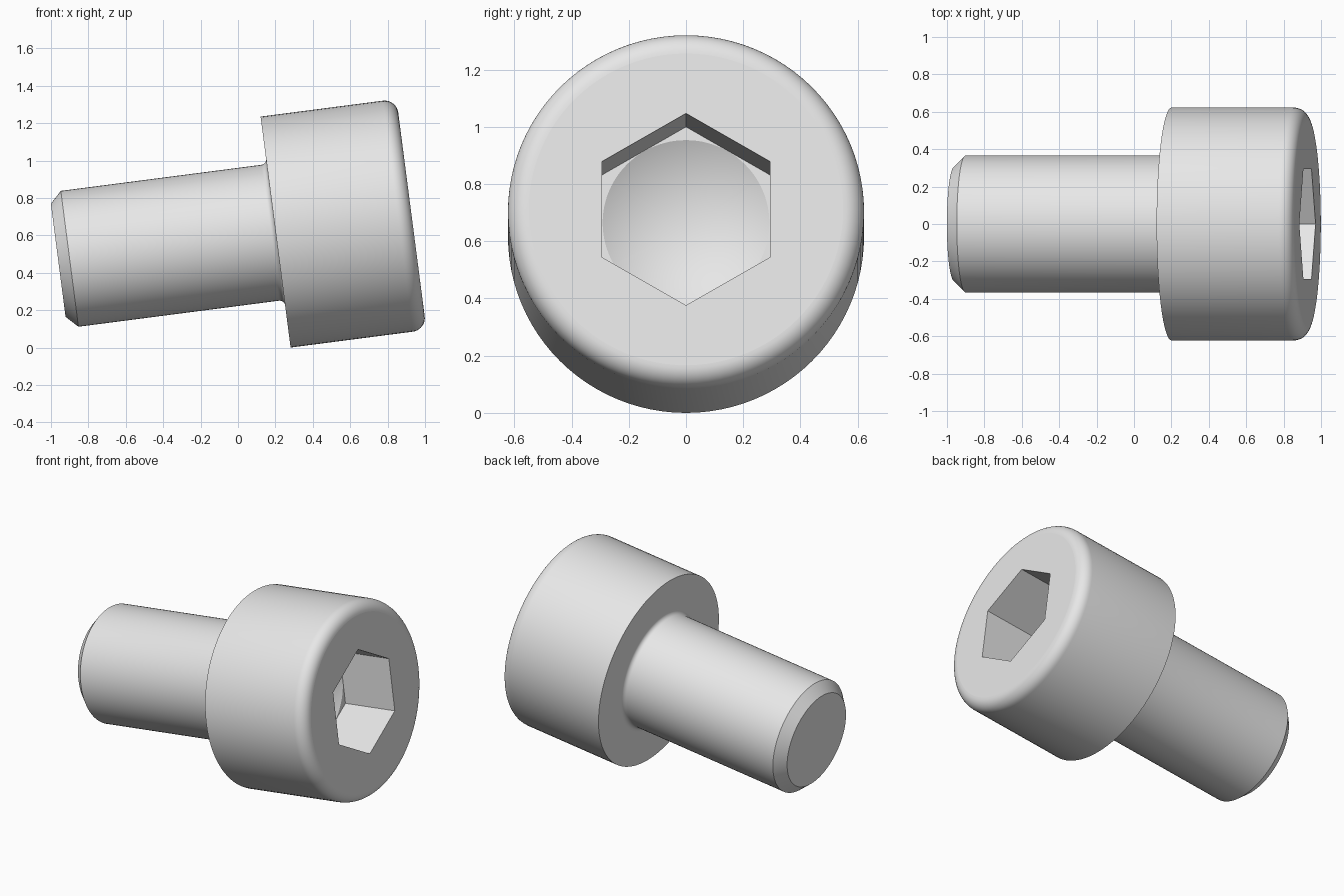
import bpy
import bmesh
from math import sin, cos, pi, radians, sqrt

cube = bpy.data.objects.get("Cube")
if cube:
    bpy.data.objects.remove(cube, do_unlink=True)

# Main dimensions, in multiples of a base unit
U = 0.1465
TILT = radians(7.4)
HEAD_R, HEAD_H = 4.25 * U, 5 * U
SHANK_R, SHANK_L = 2.5 * U, 8 * U
ROUND, FILLET, CHAMFER = 0.5 * U, 0.2 * U, 0.42 * U
HEX_FLAT, HEX_DEPTH = 2 * U, 2.5 * U
SEGMENTS = 96

metal = bpy.data.materials.new("light_grey_metal")
metal.use_nodes = True
metal.diffuse_color = (0.8, 0.8, 0.8, 1)
metal.node_tree.nodes["Principled BSDF"].inputs["Base Color"].default_value = (0.8, 0.8, 0.8, 1)


def arc(cr, cz, radius, start, end, steps):
    """Points of an arc in the (radius, height) plane."""
    angles = [radians(start + (end - start) * i / steps) for i in range(steps + 1)]
    return [(cr + radius * cos(a), cz + radius * sin(a)) for a in angles]


def lathe(name, profile, segments):
    """Turn a (radius, height) profile around the z axis."""
    bm = bmesh.new()
    verts = [bm.verts.new((r, 0, z)) for r, z in profile]
    edges = [bm.edges.new(pair) for pair in zip(verts, verts[1:])]
    bmesh.ops.spin(bm, geom=verts + edges, cent=(0, 0, 0), axis=(0, 0, 1),
                   angle=2 * pi, steps=segments)
    bmesh.ops.remove_doubles(bm, verts=bm.verts[:], dist=1e-5)
    bmesh.ops.recalc_face_normals(bm, faces=bm.faces[:])
    mesh = bpy.data.meshes.new(name)
    bm.to_mesh(mesh)
    bm.free()
    mesh.materials.append(metal)
    obj = bpy.data.objects.new(name, mesh)
    bpy.context.collection.objects.link(obj)
    return obj


# Bolt body: chamfered shank, small fillet, head with a rounded rim
body = [(0, -SHANK_L), (SHANK_R - CHAMFER, -SHANK_L), (SHANK_R, -SHANK_L + CHAMFER)]
body += arc(SHANK_R + FILLET, -FILLET, FILLET, 180, 90, 6)
body += [(HEAD_R, 0)]
body += arc(HEAD_R - ROUND, HEAD_H - ROUND, ROUND, 0, 90, 10)
body += [(0, HEAD_H)]
bolt = lathe("socket_head_bolt", body, SEGMENTS)

# Hexagonal socket with a conical drill point at its floor
floor, above = HEAD_H - HEX_DEPTH, HEAD_H + U
hex_r = HEX_FLAT * 2 / sqrt(3)
drill_r = HEX_FLAT * 0.995
hex_cutter = lathe("hex_cutter", [(0, floor), (hex_r, floor), (hex_r, above), (0, above)], 6)
drill_cutter = lathe("drill_cutter", [(0, floor - drill_r / sqrt(3)), (drill_r, floor),
                                      (drill_r, above + U), (0, above + U)], SEGMENTS)

bpy.ops.object.select_all(action="DESELECT")
bpy.context.view_layer.objects.active = bolt
bolt.select_set(True)
for cutter in (hex_cutter, drill_cutter):
    cutter.hide_render = True
    mod = bolt.modifiers.new("cut", "BOOLEAN")
    mod.operation = "DIFFERENCE"
    mod.solver = "EXACT"
    mod.object = cutter
    bpy.ops.object.modifier_apply(modifier=mod.name)
    bpy.data.objects.remove(cutter, do_unlink=True)

# Smooth turned surfaces, flat end faces
bpy.ops.object.shade_smooth_by_angle(angle=radians(25))
for poly in bolt.data.polygons:
    if abs(poly.normal.z) > 0.999:
        poly.use_smooth = False

# Lay the bolt down so that it rests tilted on the head's edge
bolt.rotation_euler = (0, pi / 2 - TILT, 0)
bolt.location = (0.201, 0, HEAD_R * cos(TILT))
